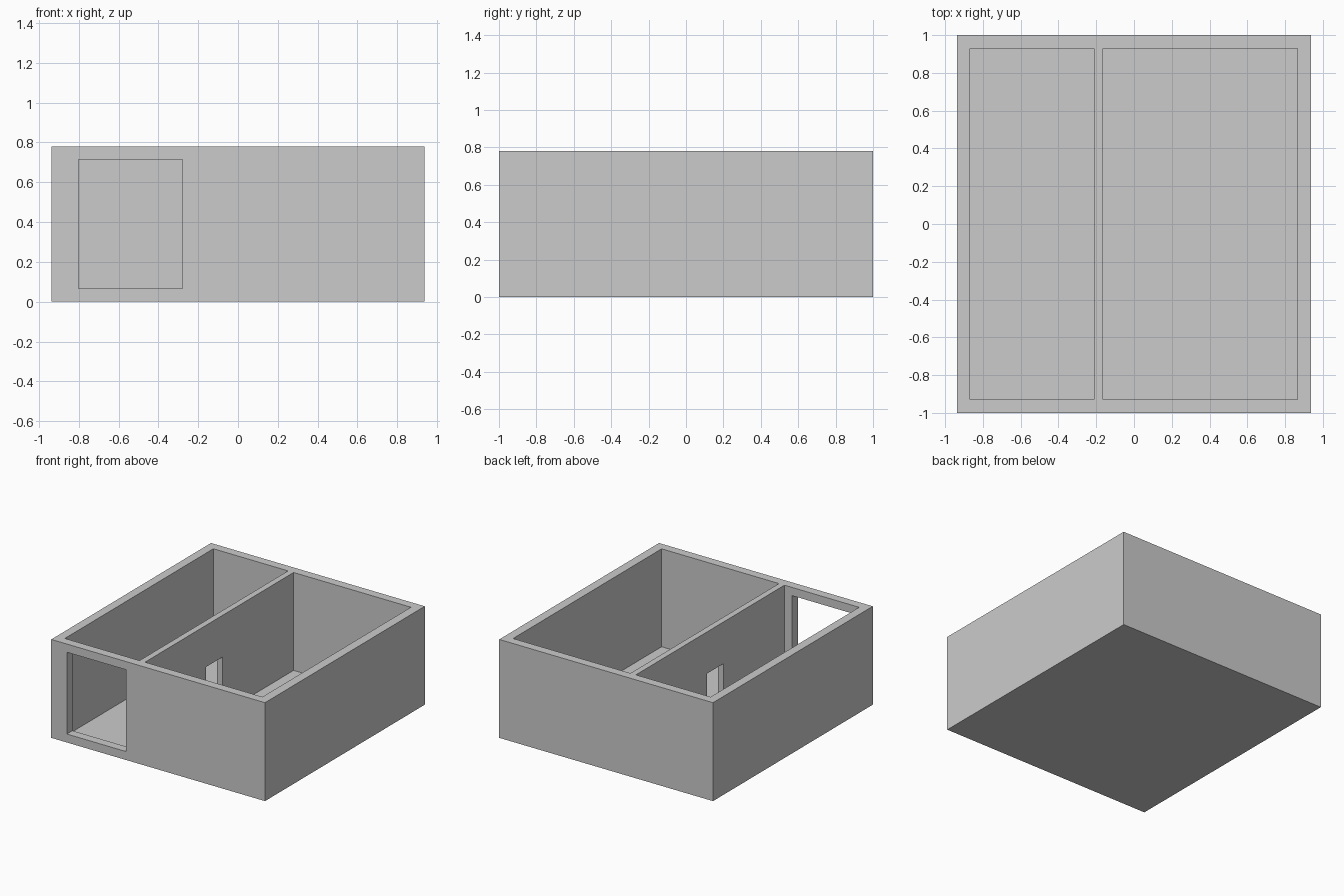
import bpy

if "Cube" in bpy.data.objects:
    bpy.data.objects.remove(bpy.data.objects["Cube"])

FLOOR = 0.004   # very thin floor under full-height walls
TOP = 0.78


def box(name, lo, hi):
    """Axis-aligned box between two corners."""
    centre = [(a + b) / 2 for a, b in zip(lo, hi)]
    bpy.ops.mesh.primitive_cube_add(size=1, location=centre)
    ob = bpy.context.object
    ob.name = name
    ob.scale = [b - a for a, b in zip(lo, hi)]
    bpy.ops.object.transform_apply(location=True, rotation=False, scale=True)
    return ob


# Outer block of the open-topped building
building = box("building_shell", (-0.937, -1, 0), (0.937, 1, TOP))

# Two rooms, the front window opening and the doorway through the partition
cutters = [
    box("left_room_cutter", (-0.867, -0.93, FLOOR), (-0.212, 0.93, 1)),
    box("right_room_cutter", (-0.164, -0.93, FLOOR), (0.865, 0.93, 1)),
    box("front_opening_cutter", (-0.80, -1.1, 0.067), (-0.28, -0.8, 0.715)),
    box("partition_door_cutter", (-0.25, -0.165, FLOOR), (-0.12, 0.04, 0.45)),
]

bpy.context.view_layer.objects.active = building
for cutter in cutters:
    cutter.hide_render = True
    mod = building.modifiers.new(cutter.name, 'BOOLEAN')
    mod.operation = 'DIFFERENCE'
    mod.solver = 'EXACT'
    mod.object = cutter
    bpy.ops.object.modifier_apply(modifier=mod.name)
    bpy.data.objects.remove(cutter, do_unlink=True)
